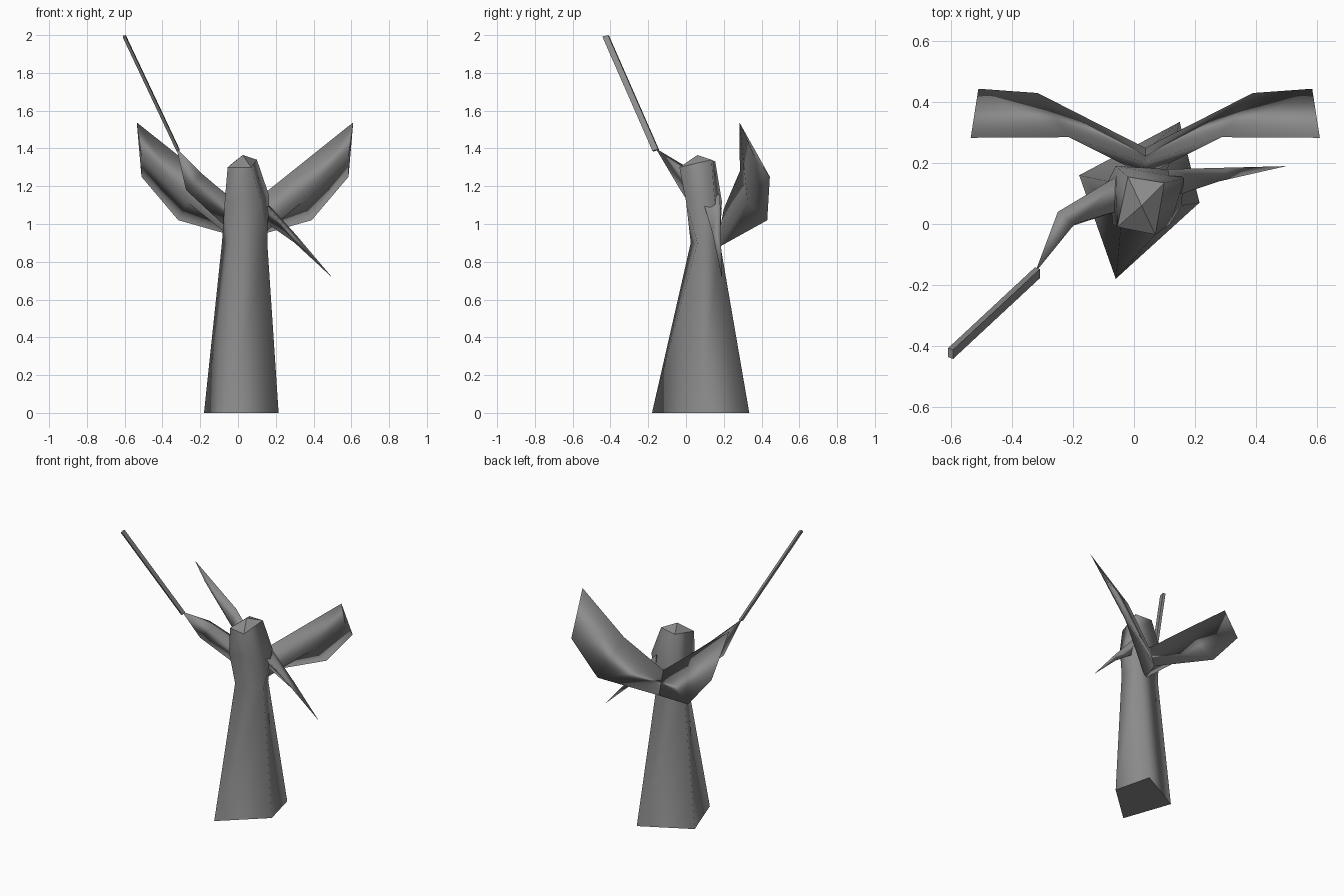
import bpy, bmesh
from mathutils import Vector

if "Cube" in bpy.data.objects:
    bpy.data.objects.remove(bpy.data.objects["Cube"], do_unlink=True)

grey = bpy.data.materials.new("stone_grey")
grey.use_nodes = True
colour = (0.26, 0.26, 0.26, 1)
grey.diffuse_color = colour
grey.node_tree.nodes["Principled BSDF"].inputs["Base Color"].default_value = colour


def loft(name, rings, smooth=True):
    """Join rings of points; a ring of one point closes to a tip."""
    bm = bmesh.new()
    loops = [[bm.verts.new(p) for p in ring] for ring in rings]
    for low, high in zip(loops, loops[1:]):
        n = max(len(low), len(high))
        for i in range(n):
            j = (i + 1) % n
            corners = [low[i % len(low)], low[j % len(low)], high[j % len(high)], high[i % len(high)]]
            face = bm.faces.new(list(dict.fromkeys(corners)))
            # Pointed crowns stay faceted
            face.smooth = smooth and not (name == "robe_and_head" and len(high) == 1)
    for ring in (loops[0], loops[-1]):
        if len(ring) > 2:
            bm.faces.new(ring)
    bmesh.ops.recalc_face_normals(bm, faces=bm.faces)
    mesh = bpy.data.meshes.new(name)
    bm.to_mesh(mesh)
    bm.free()
    mesh.materials.append(grey)
    obj = bpy.data.objects.new(name, mesh)
    bpy.context.collection.objects.link(obj)
    return obj


# Four-sided robe, waist, shoulders and head with a low pointed crown
loft("robe_and_head", [
    [(-.06, -.18, 0), (.215, .07, 0), (.15, .335, 0), (-.18, .16, 0)],
    [(-.04, .025, .9), (.155, .06, .9), (.11, .18, .9), (-.085, .14, .9)],
    [(-.07, .0, 1.12), (.12, .0, 1.12), (.165, .15, 1.15), (-.06, .19, 1.12)],
    [(-.055, -.01, 1.3), (.07, -.035, 1.3), (.1, .135, 1.34), (-.02, .155, 1.33)],
    [(.025, .06, 1.365)],
])

# Raised right arm
loft("right_arm", [
    [(.0, .19, 1.08), (-.03, .05, 1.13), (-.06, .1, .98)],
    [(-.25, .04, 1.28), (-.195, -.0, 1.27), (-.275, -.03, 1.18)],
    [(-.325, -.16, 1.4)],
])

# Lowered left arm
loft("left_arm", [
    [(.11, .18, 1.16), (.13, .09, 1.12), (.13, .14, 1.02)],
    [(.31, .185, .94), (.28, .14, .95), (.3, .17, .9)],
    [(.5, .19, .715)],
])

# Thin flat wand held in the right hand
wide, thin = Vector((0, .015, .004)), Vector((.008, -.003, .002))
loft("wand", [
    [Vector(c) + wide + thin, Vector(c) + wide - thin,
     Vector(c) - wide - thin, Vector(c) - wide + thin]
    for c in ((-.317, -.16, 1.39), (-.602, -.425, 1.994))
], smooth=False)

# Wings: folded triangular sections, mirrored about the spine
SPINE = .037
for side, name in ((1, "left_wing"), (-1, "right_wing")):
    sections = [
        [(0, .2, 1.08), (0, .25, .92), (0, .16, .87)],
        [(.25, .285, 1.28), (.353, .43, 1.02), (.31, .325, 1.12)],
        [(.573, .283, 1.538), (.548, .444, 1.25)],
    ]
    # Blade edge closes the third corner between the two tip points
    top, low = (Vector(p) for p in sections[2])
    sections[2] = [top, low, top.lerp(low, .6) + Vector((-.01, -.02, 0))]
    loft(name, [[(SPINE + side * x, y, z) for x, y, z in s] for s in sections])
